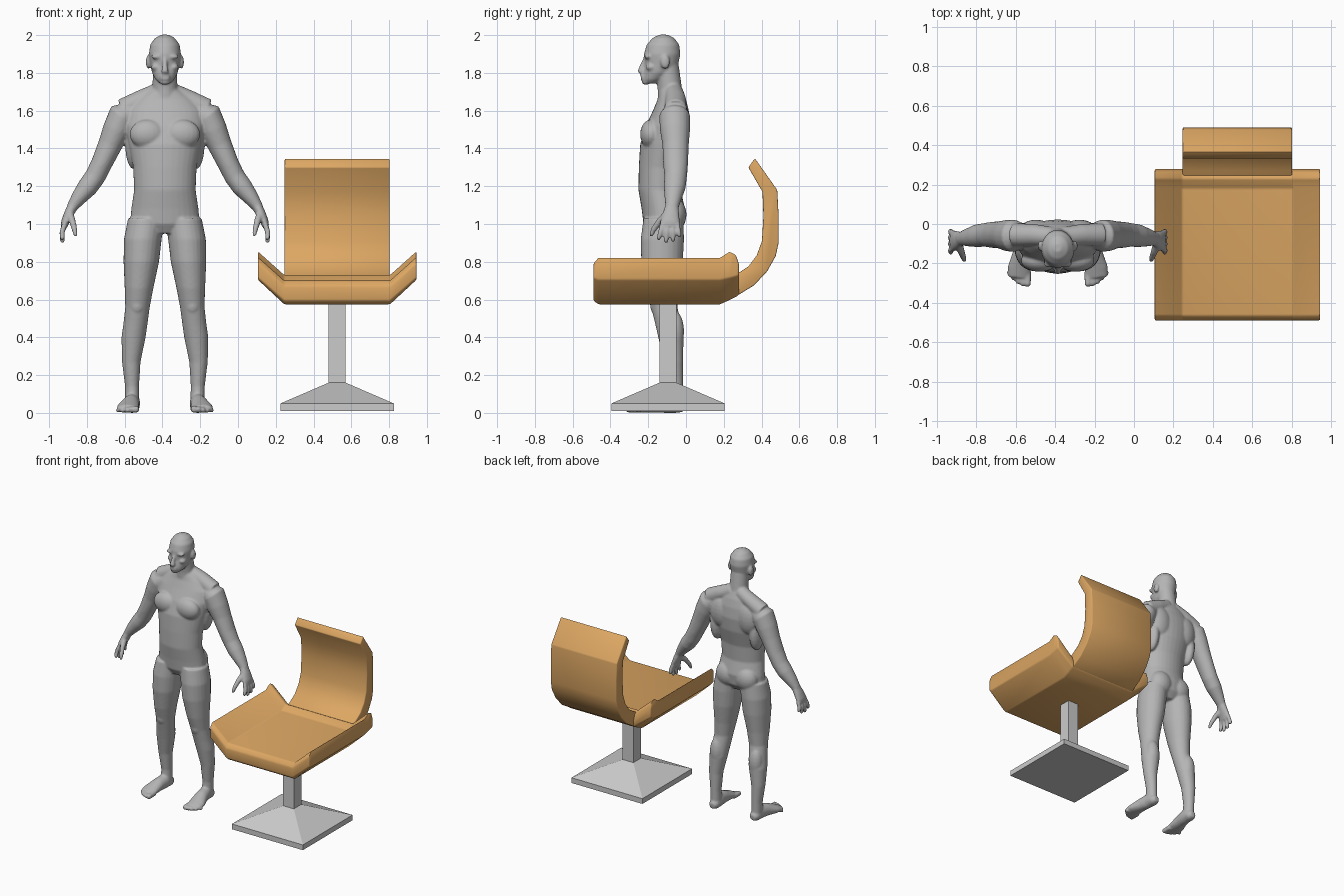
import bpy, bmesh, math
from mathutils import Vector, Matrix

X, Y, Z = Vector((1, 0, 0)), Vector((0, 1, 0)), Vector((0, 0, 1))


def material(name, rgb):
    m = bpy.data.materials.new(name)
    m.diffuse_color = (*rgb, 1)
    return m


orange = material("orange_leather", (0.72, 0.385, 0.125))
metal = material("light_metal", (0.60, 0.60, 0.60))
skin = material("grey_figure", (0.46, 0.46, 0.46))


def loft(bm, rings):
    """Skin a list of equal-length point rings and cap both ends."""
    vs = [[bm.verts.new(p) for p in r] for r in rings]
    n = len(vs[0])
    for r0, r1 in zip(vs, vs[1:]):
        for i in range(n):
            bm.faces.new((r0[i], r0[(i + 1) % n], r1[(i + 1) % n], r1[i]))
    bm.faces.new(vs[0][::-1])
    bm.faces.new(vs[-1])


def tube(bm, pts, ref=Y, flat=False, s=1, n=20):
    """Loft ellipses (x, y, z, a, b); b is the radius along ref."""
    cs = [Vector((p[0] * s, p[1], p[2])) for p in pts]
    rings = []
    for i, p in enumerate(pts):
        t = Z if flat else (cs[min(i + 1, len(cs) - 1)] - cs[max(i - 1, 0)]).normalized()
        v = (ref - t * ref.dot(t)).normalized()
        u = v.cross(t)
        rings.append([cs[i] + u * p[3] * math.cos(k * math.tau / n)
                      + v * p[4] * math.sin(k * math.tau / n) for k in range(n)])
    loft(bm, rings)


def blob(bm, c, r):
    mat = Matrix.Translation(c) @ Matrix.Diagonal((*r, 1))
    bmesh.ops.create_uvsphere(bm, u_segments=20, v_segments=12, radius=1, matrix=mat)


def finish(bm, name, mat, loc=(0, 0, 0), bevel=0, smooth=None):
    bmesh.ops.recalc_face_normals(bm, faces=bm.faces[:])
    if bevel:
        edges = [e for e in bm.edges if e.calc_face_angle(0) > math.radians(28)]
        bmesh.ops.bevel(bm, geom=edges, offset=bevel, segments=2, profile=0.5,
                        affect='EDGES', clamp_overlap=True)
    me = bpy.data.meshes.new(name)
    bm.to_mesh(me)
    bm.free()
    me.materials.append(mat)
    if smooth:
        me.shade_smooth()
        me.set_sharp_from_angle(angle=math.radians(smooth))
    ob = bpy.data.objects.new(name, me)
    ob.location = loc
    bpy.context.collection.objects.link(ob)
    return ob


# ---------- chair: pedestal ----------
CX = 0.525
bm = bmesh.new()
loft(bm, [[(sx * h, sy * h, z) for sx, sy in ((-1, -1), (1, -1), (1, 1), (-1, 1))]
          for h, z in ((0.3, 0.01), (0.3, 0.05), (0.045, 0.16), (0.045, 0.62))])
finish(bm, "pedestal", metal, (CX, -0.095, 0))

# ---------- chair: seat with upturned sides ----------
# stations: y, raise of top, raise of bottom
stations = [(-0.49, -0.03, 0.02), (-0.465, 0, 0), (0.18, 0, 0),
            (0.23, 0.032, 0.022), (0.265, 0.015, 0.04), (0.28, -0.03, 0.05)]
bm = bmesh.new()
rings = []
for y, top, bot in stations:
    half = [(0.28, 0.575 + bot), (0.42, 0.705 + bot * 0.5),
            (0.42, 0.825 + top), (0.28, 0.70 + top)]
    rings.append([(x, y, z) for x, z in half] + [(-x, y, z) for x, z in half[::-1]])
loft(bm, rings)
finish(bm, "seat", orange, (CX, 0, 0), bevel=0.008, smooth=50)

# ---------- chair: curved backrest ----------
profile = [(0.18, 0.60), (0.27, 0.62), (0.36, 0.675), (0.43, 0.75), (0.475, 0.83),
           (0.49, 0.90), (0.49, 1.05), (0.483, 1.18), (0.365, 1.347), (0.33, 1.30),
           (0.405, 1.17), (0.41, 1.04), (0.402, 0.91), (0.375, 0.835), (0.33, 0.775),
           (0.27, 0.735), (0.18, 0.69)]
bm = bmesh.new()
loft(bm, [[(x, y, z) for y, z in profile] for x in (-0.278, 0.278)])
finish(bm, "backrest", orange, (CX, 0, 0), bevel=0.006, smooth=50)

# ---------- standing figure ----------
bm = bmesh.new()
# torso, neck and head as stacked horizontal sections
tube(bm, [(0, y, z, a, b) for z, y, a, b in (
    (0.95, -0.125, 0.10, 0.07), (1.0, -0.12, 0.185, 0.105), (1.08, -0.12, 0.178, 0.115),
    (1.18, -0.14, 0.163, 0.112), (1.3, -0.135, 0.168, 0.115), (1.42, -0.115, 0.192, 0.128),
    (1.52, -0.095, 0.21, 0.118), (1.60, -0.08, 0.20, 0.095), (1.66, -0.075, 0.15, 0.075),
    (1.71, -0.08, 0.08, 0.06))], flat=True, n=32)
tube(bm, [(0, -0.075, 1.6, 0.075, 0.075), (0, -0.085, 1.71, 0.066, 0.065),
          (0, -0.1, 1.84, 0.064, 0.062)], flat=True)
tube(bm, [(0, y, z, a, b) for z, y, a, b in (
    (1.745, -0.185, 0.03, 0.035), (1.765, -0.175, 0.05, 0.055), (1.80, -0.15, 0.068, 0.076),
    (1.84, -0.13, 0.077, 0.088), (1.90, -0.126, 0.085, 0.097), (1.95, -0.122, 0.078, 0.086),
    (1.985, -0.12, 0.052, 0.057), (2.002, -0.12, 0.02, 0.022))], flat=True, n=28)
# face
tube(bm, [(0, -0.212, 1.88, 0.012, 0.012), (0, -0.232, 1.835, 0.014, 0.014),
          (0, -0.242, 1.808, 0.021, 0.015), (0, -0.232, 1.796, 0.016, 0.01)], n=12)
for z in (1.768, 1.783):
    blob(bm, (0, -0.228, z), (0.03, 0.013, 0.008))
blob(bm, (0, -0.212, 1.752), (0.03, 0.022, 0.016))

for s in (1, -1):
    # brow, cheek, ear
    blob(bm, (s * 0.037, -0.202, 1.885), (0.037, 0.019, 0.013))
    blob(bm, (s * 0.047, -0.185, 1.83), (0.026, 0.028, 0.02))
    blob(bm, (s * 0.087, -0.11, 1.857), (0.014, 0.025, 0.037))
    # chest, back, buttock, calf and knee masses
    blob(bm, (s * 0.092, -0.185, 1.475), (0.095, 0.058, 0.078))
    blob(bm, (s * 0.11, -0.035, 1.53), (0.09, 0.057, 0.12))
    blob(bm, (s * 0.165, -0.07, 1.42), (0.045, 0.07, 0.13))
    blob(bm, (s * 0.08, -0.065, 1.05), (0.088, 0.068, 0.09))
    blob(bm, (s * 0.165, -0.06, 0.43), (0.052, 0.05, 0.11))
    blob(bm, (s * 0.146, -0.165, 0.57), (0.035, 0.025, 0.045))
    # trapezius
    tube(bm, [(0.03, -0.065, 1.70, 0.05, 0.05), (0.12, -0.055, 1.66, 0.052, 0.055),
              (0.22, -0.055, 1.605, 0.06, 0.06)], s=s)
    # arm
    tube(bm, [(0.17, -0.06, 1.595, 0.055, 0.06), (0.225, -0.06, 1.57, 0.08, 0.082),
              (0.255, -0.058, 1.50, 0.074, 0.08), (0.29, -0.055, 1.42, 0.064, 0.07),
              (0.335, -0.055, 1.32, 0.056, 0.066), (0.37, -0.055, 1.25, 0.055, 0.06),
              (0.41, -0.06, 1.195, 0.054, 0.058), (0.455, -0.068, 1.14, 0.042, 0.046),
              (0.495, -0.075, 1.085, 0.028, 0.034)], s=s)
    # palm, fingers, thumb
    tube(bm, [(0.485, -0.074, 1.10, 0.028, 0.034), (0.51, -0.08, 1.05, 0.026, 0.045),
              (0.528, -0.085, 1.01, 0.022, 0.052), (0.535, -0.085, 0.985, 0.017, 0.048)], s=s)
    for k, (y0, y1, z1) in enumerate(((-0.045, -0.034, 0.93), (-0.071, -0.068, 0.905),
                                      (-0.098, -0.106, 0.90), (-0.125, -0.145, 0.915))):
        tube(bm, [(0.53, y0, 1.0, 0.015, 0.014), (0.545, (y0 + y1) / 2, 0.955, 0.015, 0.014),
                  (0.543, y1, z1 + 0.01, 0.013, 0.012), (0.54, y1, z1, 0.008, 0.008)], s=s, n=10)
    tube(bm, [(0.505, -0.09, 1.06, 0.02, 0.025), (0.49, -0.14, 1.015, 0.018, 0.018),
              (0.478, -0.172, 0.97, 0.015, 0.015), (0.472, -0.187, 0.935, 0.01, 0.01)], s=s, n=12)
    # leg
    tube(bm, [(0.10, -0.12, 1.03, 0.095, 0.105), (0.117, -0.125, 0.92, 0.1, 0.115),
              (0.125, -0.127, 0.8, 0.094, 0.11), (0.137, -0.125, 0.66, 0.076, 0.088),
              (0.145, -0.115, 0.56, 0.065, 0.07), (0.156, -0.095, 0.47, 0.064, 0.068),
              (0.166, -0.08, 0.40, 0.064, 0.067), (0.178, -0.067, 0.27, 0.049, 0.052),
              (0.174, -0.058, 0.14, 0.037, 0.043), (0.172, -0.06, 0.04, 0.038, 0.045)],
         flat=True, s=s, n=24)
    # foot and toes
    tube(bm, [(0.17, -0.005, 0.032, 0.022, 0.022), (0.171, -0.03, 0.035, 0.038, 0.036),
              (0.173, -0.09, 0.052, 0.042, 0.053), (0.182, -0.15, 0.046, 0.047, 0.046),
              (0.195, -0.22, 0.031, 0.059, 0.031), (0.197, -0.27, 0.022, 0.055, 0.02)],
         ref=Z, s=s)
    for k in range(5):
        x, r = 0.153 + k * 0.024, 0.019 - k * 0.0018
        y = -0.318 + 0.007 * k * k * 0.5
        tube(bm, [(x, -0.24, r + 0.002, r, r), (x, y + 0.012, r, r * 0.9, r),
                  (x, y, r * 0.9, r * 0.6, r * 0.6)], ref=Z, s=s, n=10)

figure = finish(bm, "standing_figure", skin, (-0.387, 0, 0))
# fuse the overlapping masses into one soft body
fuse = figure.modifiers.new("fuse", 'REMESH')
fuse.mode = 'VOXEL'
fuse.voxel_size = 0.007
fuse.use_smooth_shade = True
soften = figure.modifiers.new("soften", 'SMOOTH')
soften.factor = 0.5
soften.iterations = 5
